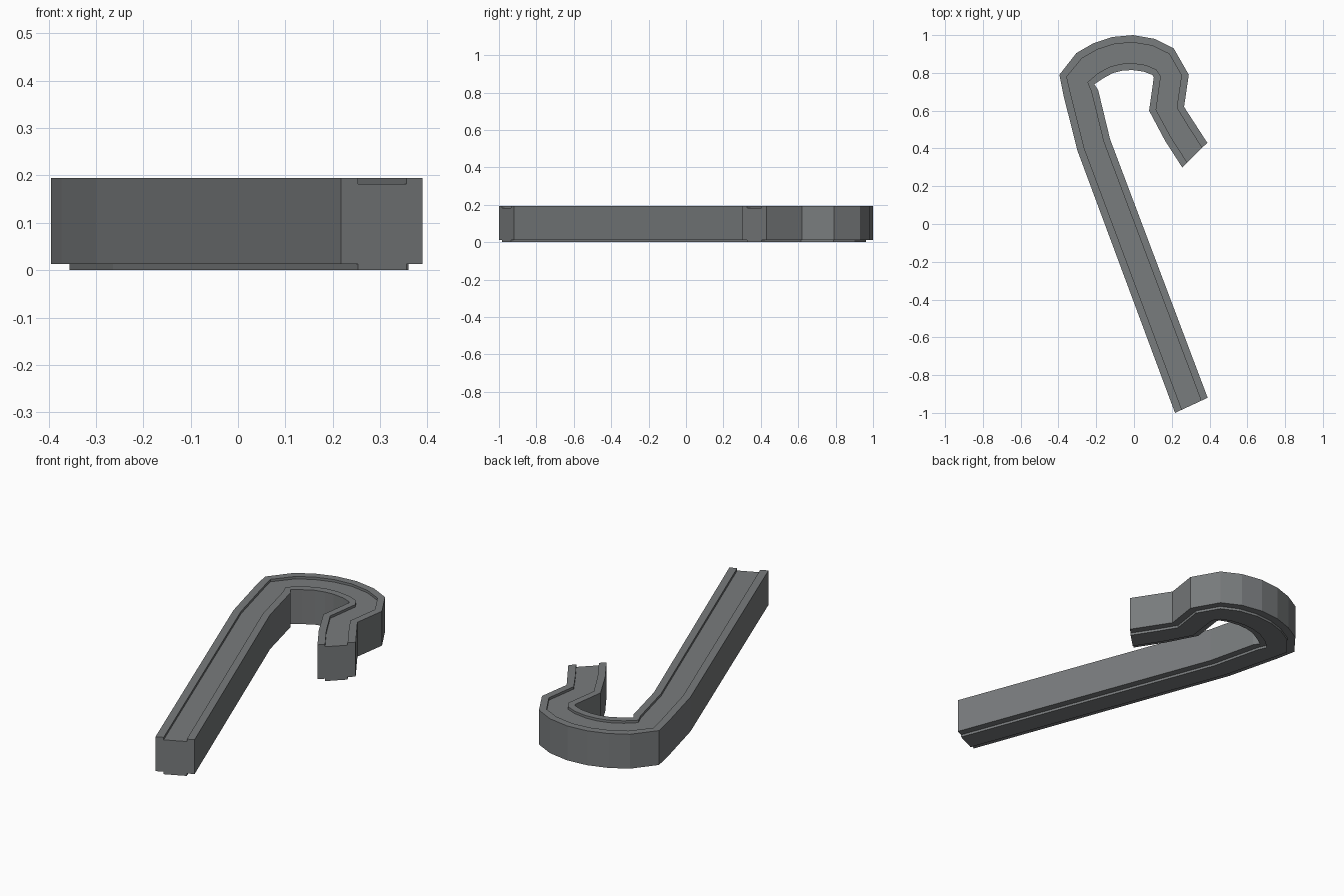
import bpy, bmesh

if "Cube" in bpy.data.objects:
    bpy.data.objects.remove(bpy.data.objects["Cube"])

# Outer edge x, y and inner edge x, y at each station along the hook
STATIONS = [
    (0.217, -1.0, 0.39, -0.92),
    (-0.30, 0.39, -0.127, 0.45),
    (-0.373, 0.68, -0.19, 0.71),
    (-0.395, 0.79, -0.21, 0.74),
    (-0.305, 0.905, -0.165, 0.77),
    (-0.215, 0.957, -0.11, 0.80),
    (-0.115, 0.99, -0.06, 0.812),
    (-0.005, 1.0, -0.01, 0.815),
    (0.11, 0.98, 0.05, 0.807),
    (0.21, 0.93, 0.095, 0.79),
    (0.29, 0.79, 0.105, 0.778),
    (0.265, 0.62, 0.08, 0.60),
    (0.32, 0.535, 0.165, 0.44),
    (0.388, 0.43, 0.255, 0.30),
]

# Cross-section: fraction across the width, height (groove on top, ridge below)
A, B, LOW, FLOOR, TOP = 0.21, 0.8, 0.013, 0.182, 0.195
SECTION = [(0, LOW), (0, TOP), (A, TOP), (A, FLOOR), (B, FLOOR), (B, TOP),
           (1, TOP), (1, LOW), (B, LOW), (B, 0), (A, 0), (A, LOW)]

# Sweep the section through the stations
bm = bmesh.new()
rings = [[bm.verts.new((ox + (ix - ox) * t, oy + (iy - oy) * t, z))
          for t, z in SECTION] for ox, oy, ix, iy in STATIONS]
n = len(SECTION)
for r0, r1 in zip(rings, rings[1:]):
    for i in range(n):
        j = (i + 1) % n
        bm.faces.new((r0[i], r0[j], r1[j], r1[i]))
bm.faces.new(rings[0])
bm.faces.new(rings[-1][::-1])
bmesh.ops.recalc_face_normals(bm, faces=bm.faces)

mesh = bpy.data.meshes.new("hooked_channel")
bm.to_mesh(mesh)
bm.free()
hook = bpy.data.objects.new("hooked_channel", mesh)
bpy.context.collection.objects.link(hook)

# Single flat grey
grey = bpy.data.materials.new("stone_grey")
grey.diffuse_color = (0.19, 0.2, 0.205, 1)
grey.use_nodes = True
grey.node_tree.nodes["Principled BSDF"].inputs["Base Color"].default_value = grey.diffuse_color
mesh.materials.append(grey)
